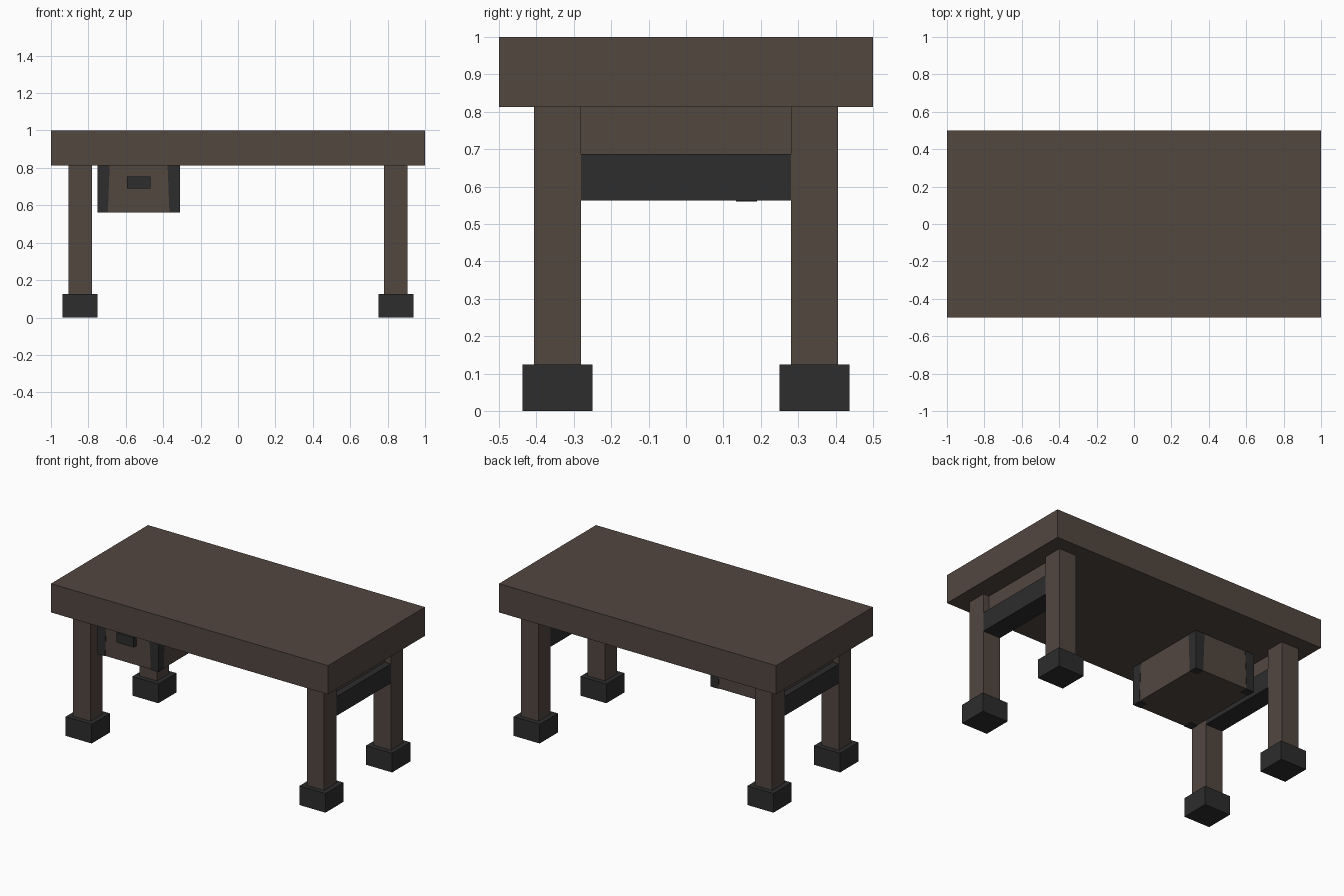
import bpy, bmesh
from mathutils import Vector

cube = bpy.data.objects.get("Cube")
if cube:
    bpy.data.objects.remove(cube, do_unlink=True)


def material(name, rgb):
    m = bpy.data.materials.new(name)
    m.use_nodes = True
    color = (*rgb, 1.0)
    m.diffuse_color = color
    m.node_tree.nodes["Principled BSDF"].inputs["Base Color"].default_value = color
    return m


WOOD = material("dark brown wood", (0.084, 0.063, 0.051))
IRON = material("charcoal metal", (0.026, 0.026, 0.026))


def box(name, low, high, mat, taper=None):
    """Box between two corners; taper = (corner, factor) narrows the bottom toward a corner."""
    low, high = Vector(low), Vector(high)
    bm = bmesh.new()
    bmesh.ops.create_cube(bm, size=1)
    for v in bm.verts:
        bottom = v.co.z < 0
        v.co = (low + high) / 2 + v.co * (high - low)
        if taper and bottom:
            (cx, cy), k = taper
            v.co.x = cx + (v.co.x - cx) * k
            v.co.y = cy + (v.co.y - cy) * k
    mesh = bpy.data.meshes.new(name)
    bm.to_mesh(mesh)
    bm.free()
    mesh.materials.append(mat)
    obj = bpy.data.objects.new(name, mesh)
    bpy.context.collection.objects.link(obj)
    return obj


def centred(name, x, y, half_x, half_y, z0, z1, mat):
    return box(name, (x - half_x, y - half_y, z0), (x + half_x, y + half_y, z1), mat)


# Thick slab top
TOP_Z = 0.8125
box("desk_top", (-1, -0.5, TOP_Z), (1, 0.5, 1), WOOD)

# Legs with metal feet, and a rail plus recessed panel at each end
LEG_X, LEG_Y = 0.84375, 0.34375
for sx, side in ((-1, "right"), (1, "left")):
    x = sx * LEG_X
    for sy, end in ((-1, "front"), (1, "back")):
        y = sy * LEG_Y
        centred(f"{end}_{side}_leg", x, y, 0.0625, 0.0625, 0.125, TOP_Z, WOOD)
        centred(f"{end}_{side}_foot", x, y, 0.09375, 0.09375, 0, 0.125, IRON)
    centred(f"{side}_end_rail", x, 0, 0.0625, 0.28125, 0.5625, 0.6875, IRON)
    centred(f"{side}_end_panel", x, 0, 0.02, 0.28125, 0.6875, TOP_Z, WOOD)

# Drawer box under the top
X0, X1, Y0, Y1, Z0 = -0.75, -0.3125, -0.375, 0.1875, 0.5625
box("drawer", (X0, Y0, Z0), (X1, Y1, TOP_Z), WOOD)

# Metal corner guards, slightly proud and narrowing at the bottom
PROUD, WIDTH = 0.002, 0.064
for x, dx, side in ((X0, 1, "right"), (X1, -1, "left")):
    for y, dy, end in ((Y0, 1, "front"), (Y1, -1, "back")):
        cx, cy = x - dx * PROUD, y - dy * PROUD
        xs = sorted((cx, x + dx * WIDTH))
        ys = sorted((cy, y + dy * WIDTH))
        box(f"drawer_{end}_{side}_corner_guard", (xs[0], ys[0], Z0 - PROUD),
            (xs[1], ys[1], TOP_Z), IRON, taper=((cx, cy), 0.85))

# Drawer pull
box("drawer_handle", (-0.594, Y0 - 0.031, 0.69), (-0.469, Y0, 0.753), IRON)
